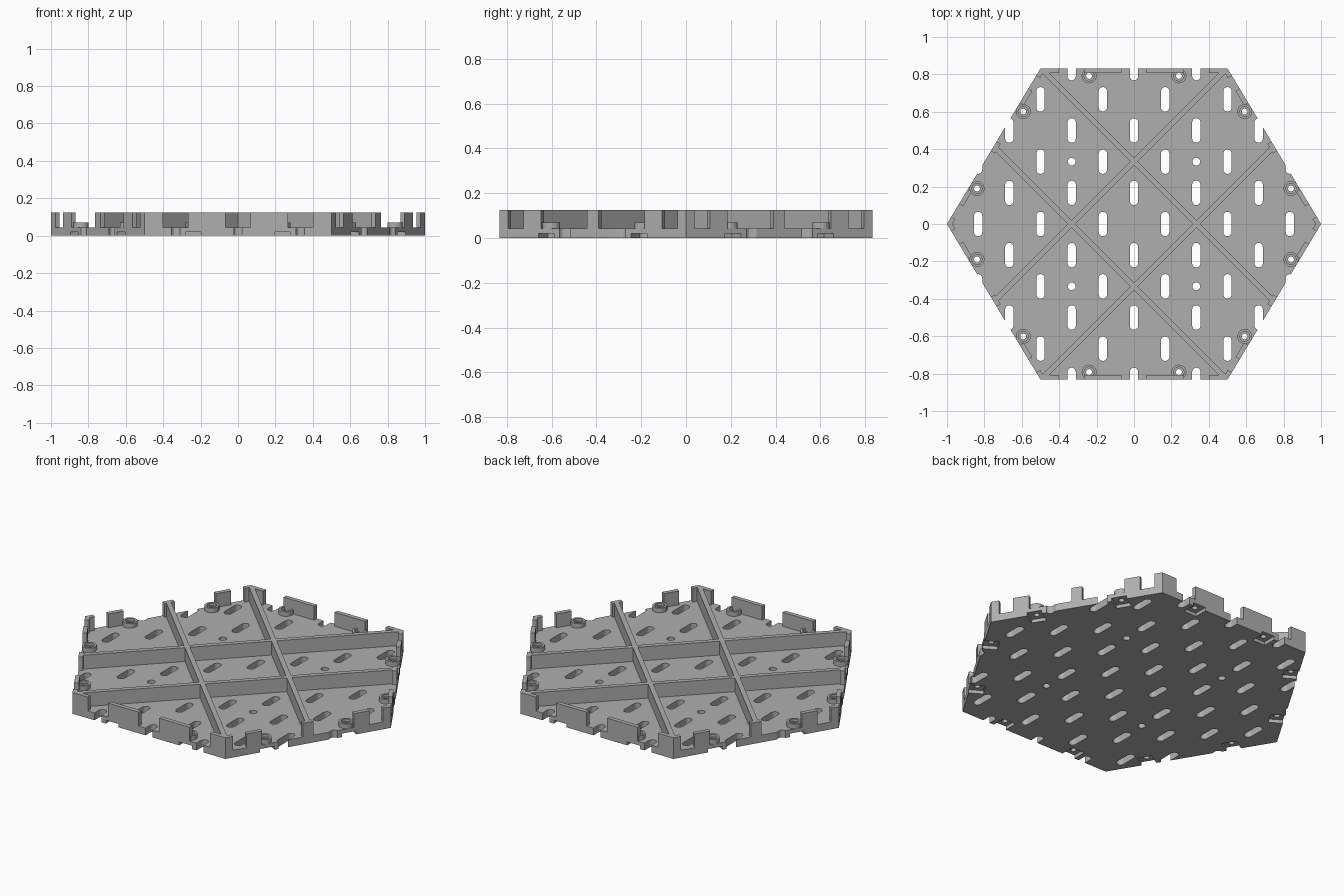
import bpy, bmesh, math
from mathutils import Vector

if "Cube" in bpy.data.objects:
    bpy.data.objects.remove(bpy.data.objects["Cube"], do_unlink=True)

grey = bpy.data.materials.new("plain grey")
grey.use_nodes = True
grey.diffuse_color = (0.43, 0.43, 0.43, 1)
grey.node_tree.nodes["Principled BSDF"].inputs["Base Color"].default_value = grey.diffuse_color

HALF_Y = 0.832
FLOOR, TOP, SKIN = 0.043, 0.125, 0.025
THIRD = 1 / 3
HEX = [Vector(p) for p in ((1, 0), (0.5, HALF_Y), (-0.5, HALF_Y),
                           (-1, 0), (-0.5, -HALF_Y), (0.5, -HALF_Y))]
EDGES = [(HEX[i], HEX[(i + 1) % 6]) for i in range(6)]


def prism(bm, outline, z0, z1):
    """Extrude a flat outline from z0 to z1."""
    face = bm.faces.new([bm.verts.new((p[0], p[1], z0)) for p in outline])
    new = bmesh.ops.extrude_face_region(bm, geom=[face])["geom"]
    for v in new:
        if isinstance(v, bmesh.types.BMVert):
            v.co.z = z1


def make(name, bm):
    bmesh.ops.recalc_face_normals(bm, faces=bm.faces[:])
    mesh = bpy.data.meshes.new(name)
    bm.to_mesh(mesh)
    bm.free()
    mesh.materials.append(grey)
    ob = bpy.data.objects.new(name, mesh)
    bpy.context.collection.objects.link(ob)
    return ob


def circle(x, y, r, n=20):
    return [(x + r * math.cos(i * math.tau / n), y + r * math.sin(i * math.tau / n))
            for i in range(n)]


def slot(x, y, r=0.0225, reach=0.043, n=8):
    """Capsule outline, long in y."""
    pts = []
    for side in (0, 1):
        for i in range(n + 1):
            a = math.pi * (side + i / n)
            pts.append((x + r * math.cos(a), y + r * math.sin(a) + (-reach if side else reach)))
    return pts


def edge_frame(p, q):
    """Middle, direction and inward normal of an outer edge."""
    mid, along = (p + q) / 2, (q - p).normalized()
    return mid, along, Vector((-along.y, along.x))


def edge_box(bm, edge, d0, d1, n0, n1, z0, z1):
    mid, along, inward = edge_frame(*edge)
    prism(bm, [mid + along * d + inward * n
               for d, n in ((d0, n0), (d1, n0), (d1, n1), (d0, n1))], z0, z1)


def clip_to_hexagon(bm):
    for p, q in EDGES:
        mid, along, inward = edge_frame(p, q)
        cut = bmesh.ops.bisect_plane(bm, geom=bm.verts[:] + bm.edges[:] + bm.faces[:],
                                     plane_co=(mid.x, mid.y, 0),
                                     plane_no=(-inward.x, -inward.y, 0), clear_outer=True)
        rim = [e for e in cut["geom_cut"] if isinstance(e, bmesh.types.BMEdge)]
        bmesh.ops.holes_fill(bm, edges=[e for e in rim if e.is_boundary], sides=0)


def carve(ob, bm):
    cutter = make("cutter", bm)
    cutter.hide_render = True
    mod = ob.modifiers.new("carve", "BOOLEAN")
    mod.operation, mod.solver, mod.object = "DIFFERENCE", "EXACT", cutter
    bpy.context.view_layer.objects.active = ob
    bpy.ops.object.modifier_apply(modifier=mod.name)
    bpy.data.objects.remove(cutter, do_unlink=True)


# Screw positions near the outer edges
screws = []
for p, q in EDGES:
    mid, along, inward = edge_frame(p, q)
    screws += [mid + along * d + inward * 0.04 for d in (-0.24, 0.24)]

# Floor plate with slots, round holes and half slots on the rim
bm = bmesh.new()
prism(bm, HEX, 0, FLOOR)
plate = make("floor_plate", bm)
bm = bmesh.new()
for i in range(-5, 6):
    for j in range(-5, 6):
        x, y = i / 6, j / 6
        if (i + j) % 2 == 0 or abs(x) + 0.6 * abs(y) > 1.05:
            continue
        if i % 2 == 0 or j % 2 == 0:
            prism(bm, slot(x, y), -0.1, 0.1)
for sx in (-THIRD, THIRD):
    for sy in (-THIRD, THIRD):
        prism(bm, circle(sx, sy, 0.021), -0.1, 0.1)
for s in screws:
    prism(bm, circle(s.x, s.y, 0.02), -0.1, 0.1)
carve(plate, bm)

# Shallow pockets under the screws
bm = bmesh.new()
for edge in EDGES:
    for d in (-0.24, 0.24):
        edge_box(bm, edge, d - 0.042, d + 0.042, -0.02, 0.08, -0.05, 0.02)
carve(plate, bm)

# Diagonal ribs
bm = bmesh.new()
for s in (-1, 1):
    for off in (-THIRD, THIRD):
        along = Vector((1, s)).normalized()
        side = Vector((-along.y, along.x)) * 0.014
        mid = Vector((off, 0))
        a, b = mid - along * 2, mid + along * 2
        prism(bm, [a - side, b - side, b + side, a + side], 0.03, TOP)
clip_to_hexagon(bm)
make("diagonal_ribs", bm)

# Broken rim wall
bm = bmesh.new()
flat_spans = [(0.067, 0.267), (0.4, 0.5)]
slant_spans = [(0.27, 0.36), (0.44, 0.486)]
for edge in EDGES:
    flat = abs(edge[0].y - edge[1].y) < 0.01
    for d0, d1 in flat_spans if flat else slant_spans:
        for a, b in ((d0, d1), (-d1, -d0)):
            edge_box(bm, edge, a, b, 0, SKIN, 0.03, TOP)
    if not flat:
        edge_box(bm, edge, -0.03, 0.03, 0, SKIN, 0.03, TOP)
clip_to_hexagon(bm)
make("rim_wall", bm)

# Stepped screw bosses
bm = bmesh.new()
profile = [(0.016, 0.02), (0.04, 0.02), (0.04, 0.07), (0.027, 0.07), (0.027, 0.055), (0.016, 0.055)]
for s in screws:
    loops = [[bm.verts.new((x, y, z)) for x, y in circle(s.x, s.y, r)] for r, z in profile]
    for k, low in enumerate(loops):
        high = loops[(k + 1) % len(loops)]
        for i in range(len(low)):
            j = (i + 1) % len(low)
            bm.faces.new((low[i], low[j], high[j], high[i]))
make("screw_bosses", bm)
